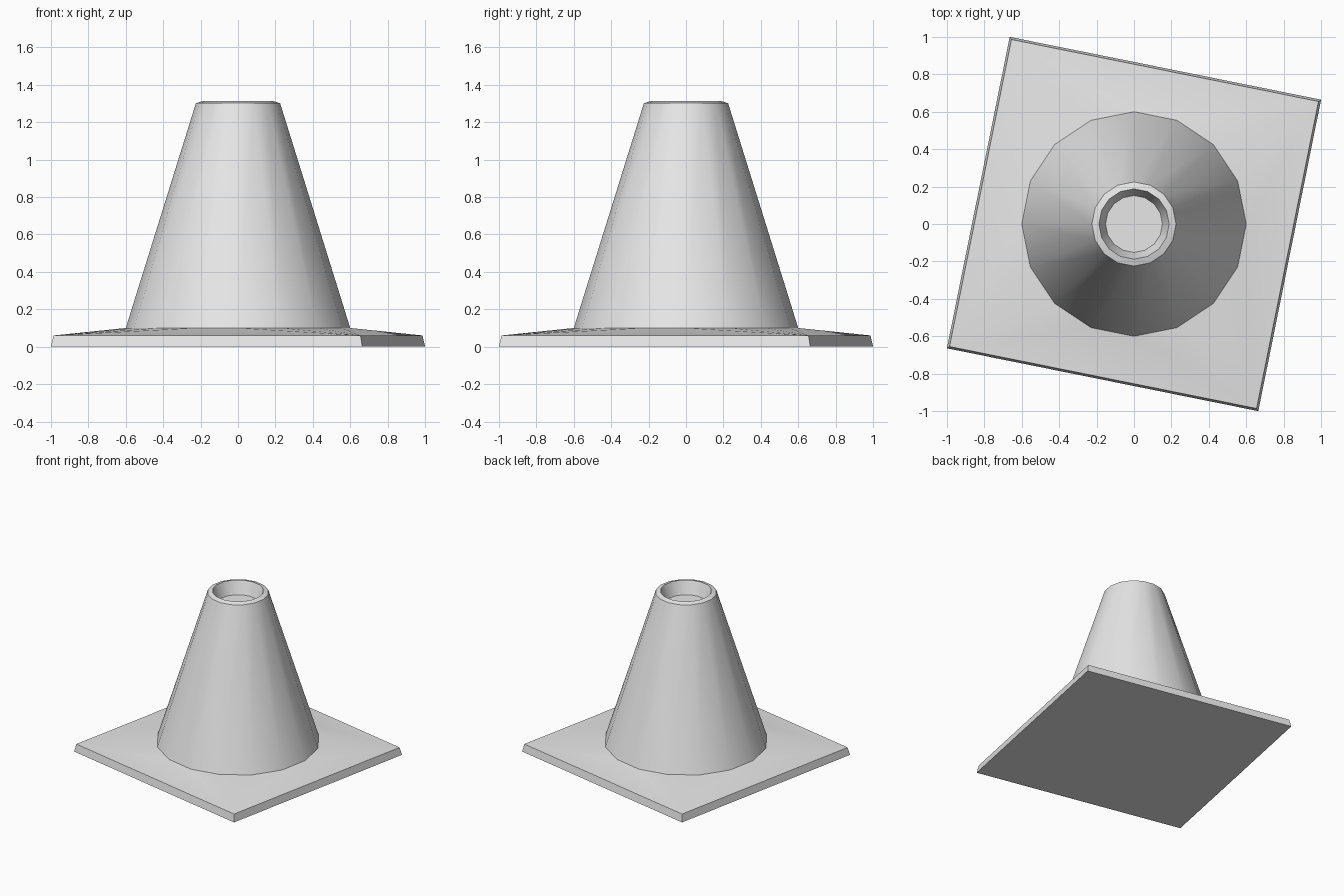
import bpy, bmesh
from math import cos, sin, radians, pi

cube = bpy.data.objects.get("Cube")
if cube:
    bpy.data.objects.remove(cube, do_unlink=True)

SIDES = 16
CONE_RADIUS, CONE_FOOT = 0.6, 0.1

grey = bpy.data.materials.new("light grey")
grey.use_nodes = True
grey.diffuse_color = (0.8, 0.8, 0.8, 1)
grey.node_tree.nodes["Principled BSDF"].inputs["Base Color"].default_value = (0.8, 0.8, 0.8, 1)


def ring(bm, count, radius, z, turn=0.0):
    return [bm.verts.new((radius * cos(turn + 2 * pi * i / count),
                          radius * sin(turn + 2 * pi * i / count), z)) for i in range(count)]


def wall(bm, low, high):
    n = len(low)
    for i in range(n):
        j = (i + 1) % n
        bm.faces.new((low[i], low[j], high[j], high[i]))


def finish(bm, name):
    mesh = bpy.data.meshes.new(name)
    bm.to_mesh(mesh)
    bm.free()
    mesh.materials.append(grey)
    obj = bpy.data.objects.new(name, mesh)
    bpy.context.collection.objects.link(obj)
    bpy.ops.object.select_all(action='DESELECT')
    bpy.context.view_layer.objects.active = obj
    obj.select_set(True)
    bpy.ops.object.shade_smooth_by_angle(angle=radians(30))


# Base plate: turned square with tapered edges, top rising to the cone foot
bm = bmesh.new()
turn = radians(33.6)
bottom = ring(bm, 4, 1.201, 0, turn)
corners = ring(bm, 4, 1.184, 0.06, turn)
foot = ring(bm, SIDES, CONE_RADIUS, CONE_FOOT)
bm.faces.new(bottom[::-1])
wall(bm, bottom, corners)
for i in range(SIDES):
    here, following = foot[i], foot[(i + 1) % SIDES]
    corner = corners[i // 4]
    bm.faces.new((corner, following, here))
    if i % 4 == 3:
        bm.faces.new((corner, corners[(i // 4 + 1) % 4], following))
finish(bm, "base_plate")

# Cone body: tapered wall, bevelled rim and a shallow recess with a floor
bm = bmesh.new()
profile = [(CONE_RADIUS, CONE_FOOT), (0.225, 1.302), (0.188, 1.313), (0.152, 1.21)]
rings = [ring(bm, SIDES, r, z) for r, z in profile]
for low, high in zip(rings, rings[1:]):
    wall(bm, low, high)
bm.faces.new(rings[-1])
finish(bm, "cone_body")
